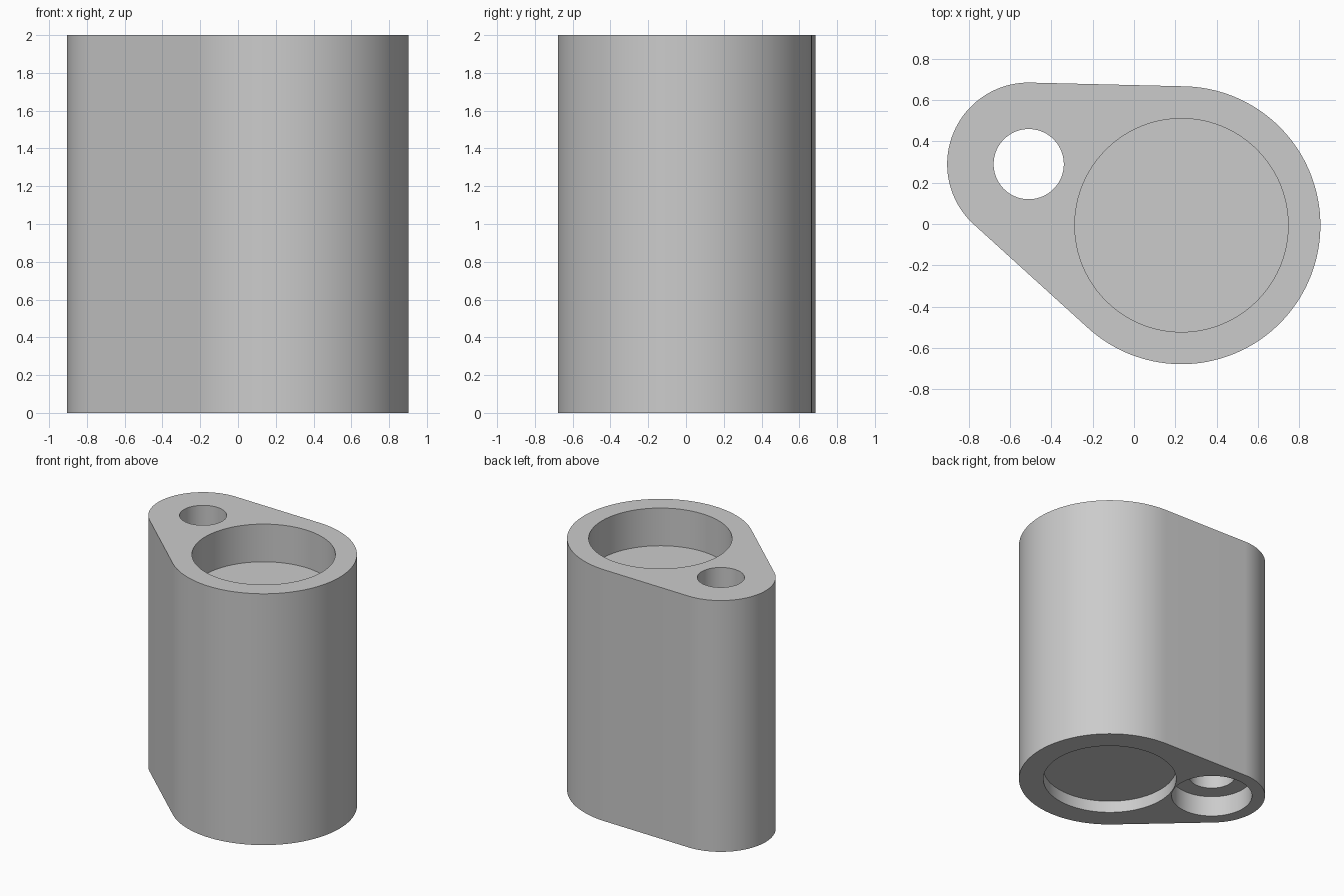
import bpy, bmesh
from math import atan2, acos, cos, sin, pi, radians
from mathutils import Vector

cube = bpy.data.objects.get("Cube")
if cube:
    bpy.data.objects.remove(cube, do_unlink=True)

HEIGHT = 2.0
BIG, BIG_R = Vector((0.23, -0.006)), 0.673
SMALL, SMALL_R = Vector((-0.51, 0.29)), 0.395

grey = bpy.data.materials.new("light grey")
grey.use_nodes = True
grey.diffuse_color = (0.6, 0.6, 0.6, 1)
grey.node_tree.nodes["Principled BSDF"].inputs["Base Color"].default_value = (0.6, 0.6, 0.6, 1)


def arc(centre, radius, start, end, steps):
    angles = [start + (end - start) * i / steps for i in range(steps + 1)]
    return [centre + radius * Vector((cos(a), sin(a))) for a in angles]


def prism(name, outline, bottom, top):
    """Extrude a closed outline straight up."""
    bm = bmesh.new()
    face = bm.faces.new([bm.verts.new((p.x, p.y, bottom)) for p in outline])
    made = bmesh.ops.extrude_face_region(bm, geom=[face])["geom"]
    verts = [v for v in made if isinstance(v, bmesh.types.BMVert)]
    bmesh.ops.translate(bm, verts=verts, vec=(0, 0, top - bottom))
    bmesh.ops.recalc_face_normals(bm, faces=bm.faces)
    mesh = bpy.data.meshes.new(name)
    bm.to_mesh(mesh)
    bm.free()
    mesh.materials.append(grey)
    obj = bpy.data.objects.new(name, mesh)
    bpy.context.collection.objects.link(obj)
    return obj


# Body: two round ends joined by their common tangents
gap = BIG - SMALL
axis = atan2(gap.y, gap.x)
spread = acos((SMALL_R - BIG_R) / gap.length)
outline = arc(BIG, BIG_R, axis - spread, axis + spread, 96)
outline += arc(SMALL, SMALL_R, axis + spread, axis - spread + 2 * pi, 64)
body = prism("holder_body", outline, 0, HEIGHT)

# Pockets and holes: name, centre, radius, bottom, top
cuts = [
    ("upper_pocket", BIG, 0.517, HEIGHT - 0.3, HEIGHT + 0.1),
    ("lower_recess", BIG, 0.493, -0.1, 0.095),
    ("through_hole", SMALL, 0.17, -0.1, HEIGHT + 0.1),
    ("lower_counterbore", SMALL, 0.298, -0.1, 0.165),
]
bpy.ops.object.select_all(action="DESELECT")
body.select_set(True)
bpy.context.view_layer.objects.active = body
for name, centre, radius, low, high in cuts:
    cutter = prism(name, arc(centre, radius, 0, 2 * pi, 96)[:-1], low, high)
    cutter.hide_render = True
    mod = body.modifiers.new(name, "BOOLEAN")
    mod.operation = "DIFFERENCE"
    mod.solver = "EXACT"
    mod.object = cutter
    bpy.ops.object.modifier_apply(modifier=mod.name)
    bpy.data.objects.remove(cutter, do_unlink=True)

bpy.ops.object.shade_smooth_by_angle(angle=radians(30))
